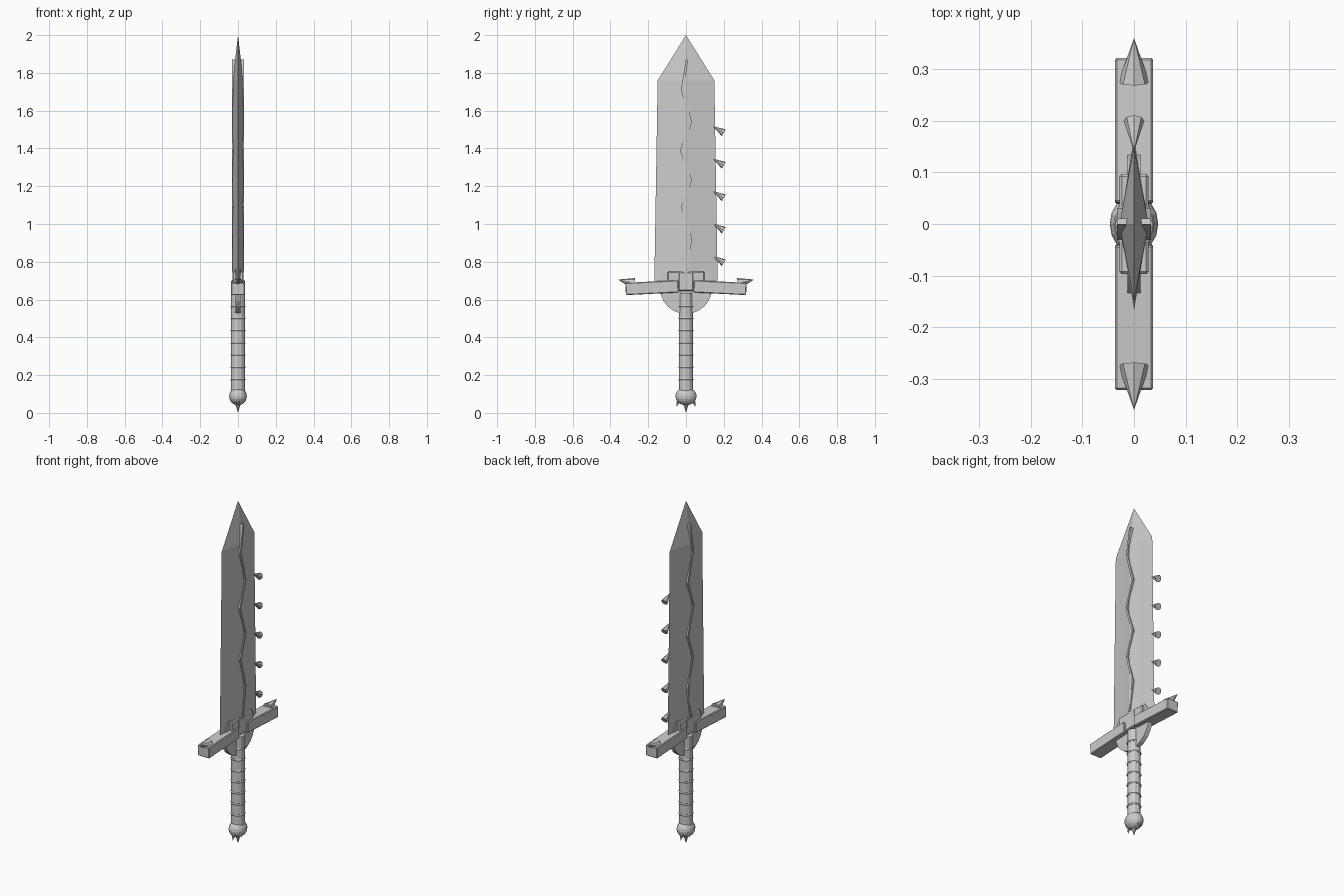
import bpy, bmesh, math
from mathutils import Vector

if "Cube" in bpy.data.objects:
    bpy.data.objects.remove(bpy.data.objects["Cube"])

metal = bpy.data.materials.new("grey_metal")
metal.diffuse_color = (0.6, 0.6, 0.6, 1)
metal.use_nodes = True
metal.node_tree.nodes["Principled BSDF"].inputs["Base Color"].default_value = metal.diffuse_color


def finish(ob, name, bevel=0):
    ob.name = name
    ob.data.materials.append(metal)
    if bevel:
        m = ob.modifiers.new("bevel", 'BEVEL')
        m.width, m.segments = bevel, 1
    return ob


def box(name, loc, size, rot_x=0, bevel=0):
    bpy.ops.mesh.primitive_cube_add(size=1, location=loc, rotation=(rot_x, 0, 0))
    ob = bpy.context.object
    ob.scale = size
    bpy.ops.object.transform_apply(location=False, rotation=False, scale=True)
    return finish(ob, name, bevel)


def cone(name, base, tip, r, sides=8):
    base, tip = Vector(base), Vector(tip)
    d = tip - base
    bpy.ops.mesh.primitive_cone_add(vertices=sides, radius1=r, radius2=0, depth=d.length,
                                    location=(base + tip) / 2)
    ob = bpy.context.object
    ob.rotation_euler = d.to_track_quat('Z', 'Y').to_euler()
    return finish(ob, name)


# blade: faceted section with a raised ridge, tapering to a point
bm = bmesh.new()
rings = []
for z, w, t in ((0.67, 0.168, 0.03), (1.76, 0.15, 0.028)):
    sec = [(0, -w), (t * .6, -.06), (t, 0), (t * .6, .06),
           (0, w), (-t * .6, .06), (-t, 0), (-t * .6, -.06)]
    rings.append([bm.verts.new((x, y, z)) for x, y in sec])
tip = bm.verts.new((0, 0, 2.0))
for i in range(8):
    j = (i + 1) % 8
    bm.faces.new((rings[0][i], rings[0][j], rings[1][j], rings[1][i]))
    bm.faces.new((rings[1][i], rings[1][j], tip))
bm.faces.new(rings[0][::-1])
me = bpy.data.meshes.new("blade")
bm.to_mesh(me)
bm.free()
blade = bpy.data.objects.new("blade", me)
bpy.context.collection.objects.link(blade)
finish(blade, "blade")

# zigzag veins on both blade faces
path = [(.005, 1.87), (-.02, 1.71), (.025, 1.54), (-.025, 1.39),
        (.025, 1.23), (-.02, 1.09), (.025, .92), (0, .75)]
for side in (-1, 1):
    for (y0, z0), (y1, z1) in zip(path, path[1:]):
        box("vein", (side * .0235, (y0 + y1) / 2, (z0 + z1) / 2),
            (.019, .012, math.hypot(y1 - y0, z1 - z0)),
            rot_x=math.atan2(y1 - y0, z0 - z1) + math.pi)

# teeth along one edge, flaring outward
for i in range(5):
    z = 1.483 - i * .172
    cone("edge_tooth", (0, .2, z), (0, .14, z + .036), .02)

# round plate behind the guard
bpy.ops.mesh.primitive_cylinder_add(vertices=24, radius=.138, depth=.026,
                                    location=(0, 0, .662), rotation=(0, math.pi / 2, 0))
finish(bpy.context.object, "round_plate")

# guard: centre blocks, drooping arms, end spikes
box("guard_centre", (0, 0, .695), (.06, .08, .1), bevel=.005)
box("guard_collar", (0, 0, .718), (.056, .194, .062), bevel=.005)
for s in (-1, 1):
    box("guard_arm", (0, s * .18, .663), (.074, .28, .065), rot_x=-s * .05, bevel=.004)
    cone("guard_spike", (0, s * .275, .685), (0, s * .36, .706), .03)

# grip with wrap rings
bpy.ops.mesh.primitive_cylinder_add(vertices=12, radius=.036, depth=.52, location=(0, 0, .375))
finish(bpy.context.object, "grip")
for i in range(7):
    bpy.ops.mesh.primitive_torus_add(major_segments=16, minor_segments=6, major_radius=.034,
                                     minor_radius=.006, location=(0, 0, .177 + i * .0645))
    finish(bpy.context.object, "grip_ring")

# pommel with three spikes
bpy.ops.mesh.primitive_uv_sphere_add(segments=16, ring_count=10, radius=1, location=(0, 0, .088))
bpy.context.object.scale = (.047, .056, .048)
finish(bpy.context.object, "pommel")
cone("pommel_spike", (0, 0, .06), (0, 0, 0), .018)
for s in (-1, 1):
    cone("pommel_spike", (0, s * .035, .075), (0, s * .05, .032), .014)
